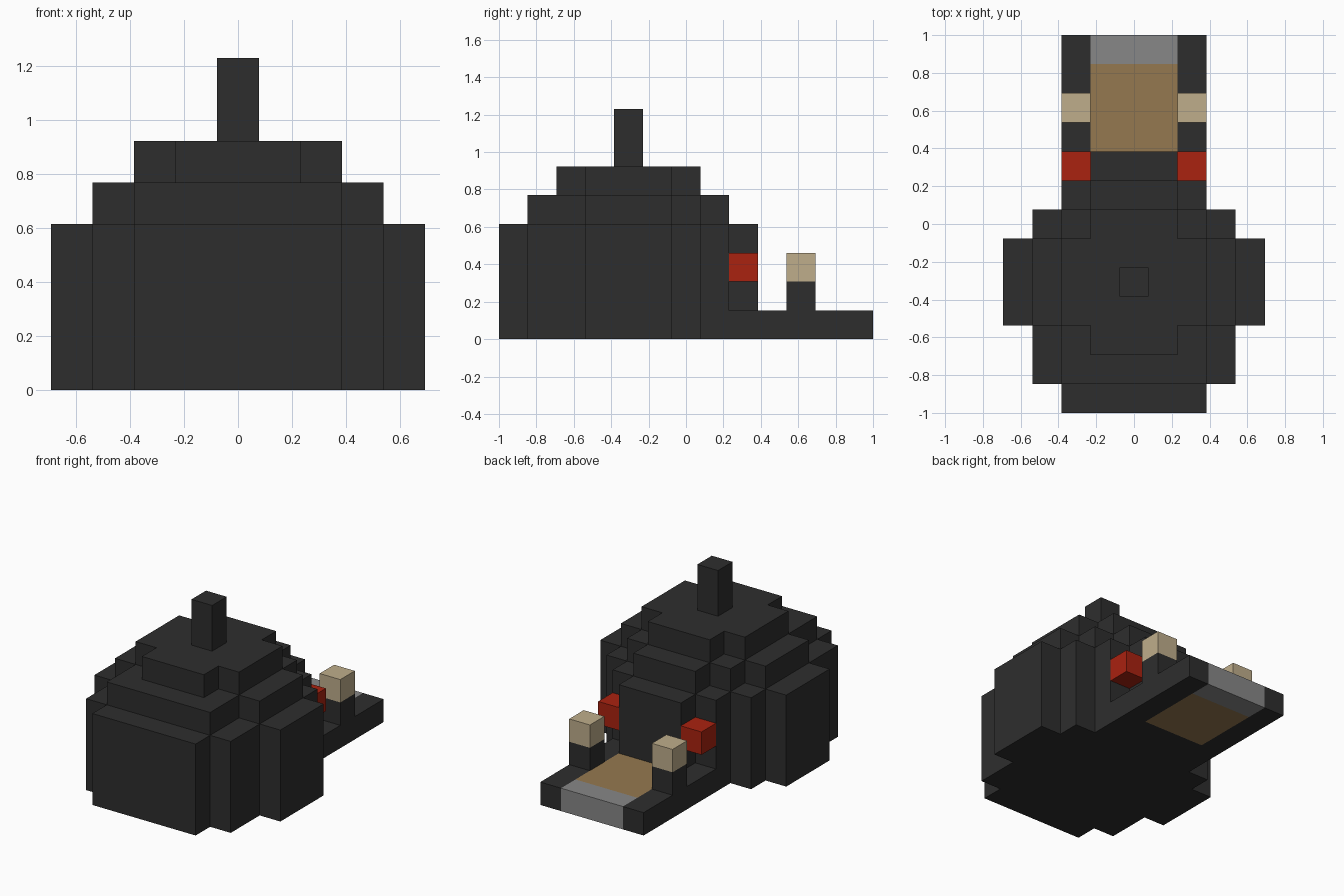
import bpy
import bmesh

cube = bpy.data.objects.get("Cube")
if cube:
    bpy.data.objects.remove(cube, do_unlink=True)

U = 2 / 13      # one block
BACK = 6.5      # half the length in blocks


def material(name, color):
    m = bpy.data.materials.new(name)
    m.use_nodes = True
    m.diffuse_color = (*color, 1)
    bsdf = next(n for n in m.node_tree.nodes if n.type == 'BSDF_PRINCIPLED')
    bsdf.inputs["Base Color"].default_value = (*color, 1)
    return m


charcoal = material("charcoal", (0.027, 0.027, 0.027))
red = material("red", (0.40, 0.016, 0.005))
cream = material("cream", (0.52, 0.42, 0.26))
wood = material("wood brown", (0.30, 0.19, 0.08))
stone = material("stone grey", (0.245, 0.245, 0.245))


def prism(name, outline, z0, z1, mat):
    """Extrude a flat outline, given in blocks, from z0 to z1."""
    bm = bmesh.new()
    base = bm.faces.new([bm.verts.new((x * U, (y - BACK) * U, z0 * U)) for x, y in outline])
    top = bmesh.ops.extrude_face_region(bm, geom=[base])["geom"]
    verts = [v for v in top if isinstance(v, bmesh.types.BMVert)]
    bmesh.ops.translate(bm, verts=verts, vec=(0, 0, (z1 - z0) * U))
    bmesh.ops.recalc_face_normals(bm, faces=bm.faces)
    mesh = bpy.data.meshes.new(name)
    bm.to_mesh(mesh)
    bm.free()
    mesh.materials.append(mat)
    obj = bpy.data.objects.new(name, mesh)
    bpy.context.collection.objects.link(obj)
    return obj


def box(name, x0, x1, y0, y1, z0, z1, mat):
    return prism(name, [(x0, y0), (x1, y0), (x1, y1), (x0, y1)], z0, z1, mat)


def tier(name, rows, z0, z1):
    """Stepped round layer; rows are (start y, half width), the last ends it."""
    right = []
    for (y0, half), (y1, _) in zip(rows, rows[1:]):
        right += [(half, y0), (half, y1)]
    left = [(-x, y) for x, y in reversed(right)]
    return prism(name, right + left, z0, z1, charcoal)


# Domed body in three stepped layers, with a chimney
tier("body_lower", [(0, 2.5), (1, 3.5), (3, 4.5), (6, 3.5), (7, 2.5), (8, 1.5), (9, 0)], 0, 4)
tier("body_middle", [(1, 2.5), (3, 3.5), (6, 2.5), (7, 1.5), (8, 0)], 4, 5)
tier("body_top", [(2, 1.5), (3, 2.5), (6, 1.5), (7, 0)], 5, 6)
box("chimney", -0.5, 0.5, 4, 5, 6, 8, charcoal)

# Entrance platform
box("platform_floor", -1.5, 1.5, 9, 12, 0, 1, wood)
box("platform_step", -1.5, 1.5, 12, 13, 0, 1, stone)

# Paired parts on each side of the platform
for side, x0 in (("left", 1.5), ("right", -2.5)):
    x1 = x0 + 1
    box(side + "_platform_rail", x0, x1, 8, 13, 0, 1, charcoal)
    box(side + "_post", x0, x1, 10, 11, 1, 2, charcoal)
    box(side + "_lamp", x0, x1, 10, 11, 2, 3, cream)
    box(side + "_wall_block", x0, x1, 8, 9, 2, 3, red)
